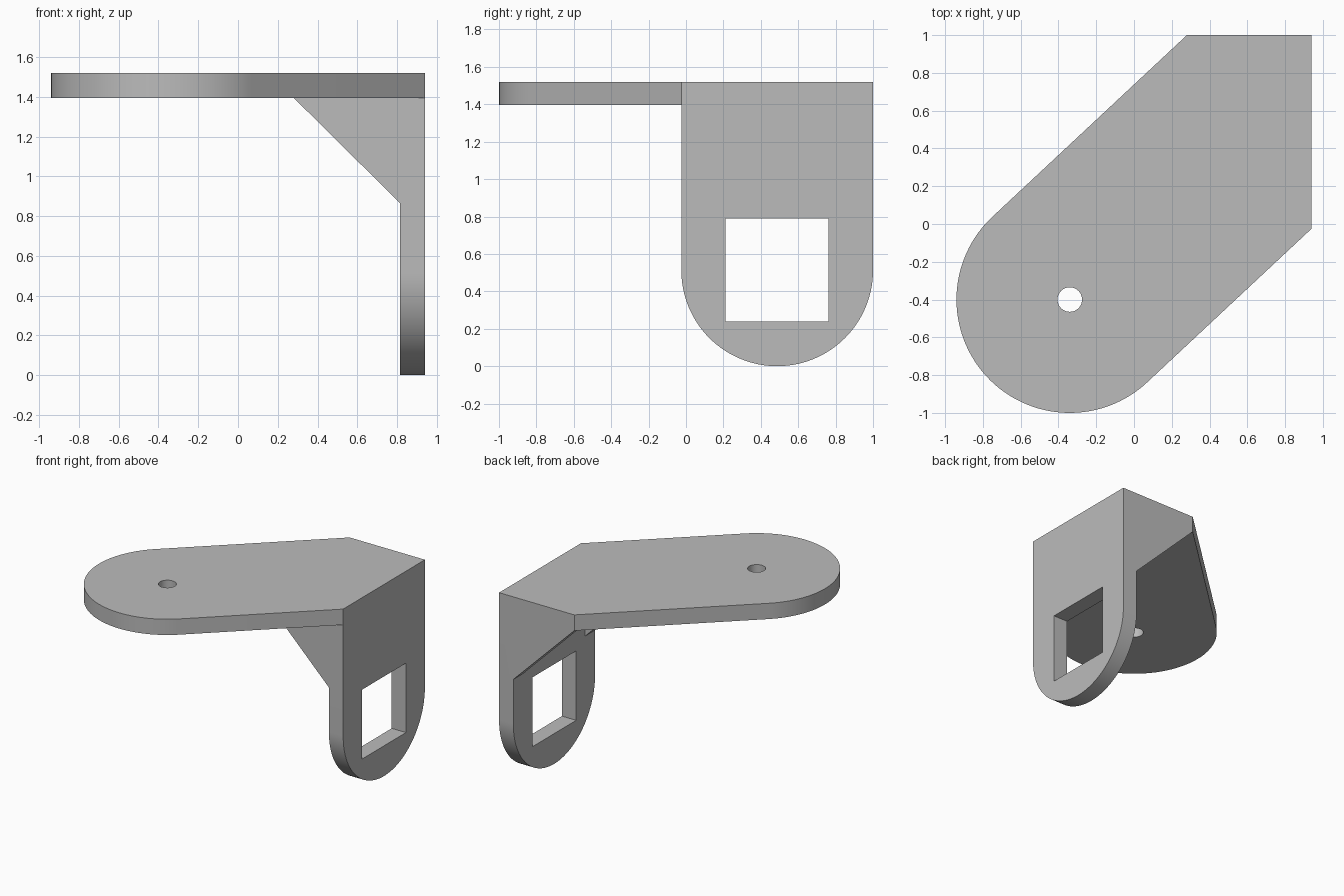
import bpy
import bmesh
from math import radians, cos, sin, pi
from mathutils import Vector

if "Cube" in bpy.data.objects:
    bpy.data.objects.remove(bpy.data.objects["Cube"])

# Main dimensions
HEIGHT, THICK = 1.52, 0.125
SIDE, BACK, FRONT = 0.94, 1.0, -0.025
UNDER, INNER = HEIGHT - THICK, SIDE - THICK

grey = bpy.data.materials.new("bracket grey")
grey.use_nodes = True
GREY = (0.5, 0.5, 0.5, 1)
grey.diffuse_color = GREY
grey.node_tree.nodes["Principled BSDF"].inputs["Base Color"].default_value = GREY


def arc(cx, cy, r, start, end, n):
    """Points on an arc, angles in degrees."""
    angles = [radians(start + (end - start) * i / n) for i in range(n + 1)]
    return [(cx + r * cos(a), cy + r * sin(a)) for a in angles]


def prism(name, profile, axis, low, high):
    """Extrude a flat profile along one axis, from low to high."""
    def place(u, v):
        return {"x": (low, u, v), "y": (u, low, v), "z": (u, v, low)}[axis]
    bm = bmesh.new()
    face = bm.faces.new([bm.verts.new(place(u, v)) for u, v in profile])
    out = bmesh.ops.extrude_face_region(bm, geom=[face])
    move = Vector([high - low if a == axis else 0 for a in "xyz"])
    bmesh.ops.translate(bm, vec=move,
                        verts=[g for g in out["geom"] if isinstance(g, bmesh.types.BMVert)])
    bmesh.ops.recalc_face_normals(bm, faces=bm.faces)
    mesh = bpy.data.meshes.new(name)
    bm.to_mesh(mesh)
    bm.free()
    mesh.materials.append(grey)
    obj = bpy.data.objects.new(name, mesh)
    bpy.context.collection.objects.link(obj)
    return obj


def combine(target, tool, operation):
    """Apply a boolean and drop the tool object."""
    mod = target.modifiers.new(operation.lower(), "BOOLEAN")
    mod.operation, mod.solver, mod.object = operation, "EXACT", tool
    bpy.context.view_layer.objects.active = target
    bpy.ops.object.modifier_apply(modifier=mod.name)
    bpy.data.objects.remove(tool)


# Top arm: round end, tangent sides and a square corner at the back
cx, cy = -0.34, -0.4
arm = arc(cx, cy, 0.6, 133, 313, 64) + [(SIDE, FRONT), (SIDE, BACK), (0.28, BACK)]
bracket = prism("bracket", arm, "z", UNDER, HEIGHT)

# Hanging plate with a round lower end
mid = (FRONT + BACK) / 2
radius = (BACK - FRONT) / 2
plate = arc(mid, radius, radius, 180, 360, 64) + [(BACK, HEIGHT), (FRONT, HEIGHT)]
combine(bracket, prism("hanging_plate", plate, "x", INNER, SIDE), "UNION")

# Triangular gussets along both edges of the hanging plate
gusset = [(0.28, UNDER), (INNER, 0.865), (SIDE, 0.865), (SIDE, HEIGHT), (0.28, HEIGHT)]
for name, low in (("front_gusset", FRONT), ("back_gusset", BACK - THICK)):
    combine(bracket, prism(name, gusset, "y", low, low + THICK), "UNION")

# Square window and round bolt hole
half = 0.275
wz = 0.515
window = [(mid - half, wz - half), (mid + half, wz - half),
          (mid + half, wz + half), (mid - half, wz + half)]
combine(bracket, prism("window_cutter", window, "x", INNER - 0.1, SIDE + 0.1), "DIFFERENCE")
hole = arc(cx, cy, 0.065, 0, 360, 32)[:-1]
combine(bracket, prism("hole_cutter", hole, "z", UNDER - 0.1, HEIGHT + 0.1), "DIFFERENCE")

# Merge flat regions, then smooth the round edges
bm = bmesh.new()
bm.from_mesh(bracket.data)
bmesh.ops.remove_doubles(bm, verts=bm.verts, dist=0.0001)
bmesh.ops.dissolve_limit(bm, angle_limit=radians(0.5), verts=bm.verts, edges=bm.edges)
bm.to_mesh(bracket.data)
bm.free()
bpy.ops.object.select_all(action="DESELECT")
bracket.select_set(True)
bpy.context.view_layer.objects.active = bracket
bpy.ops.object.shade_smooth_by_angle(angle=radians(30))
